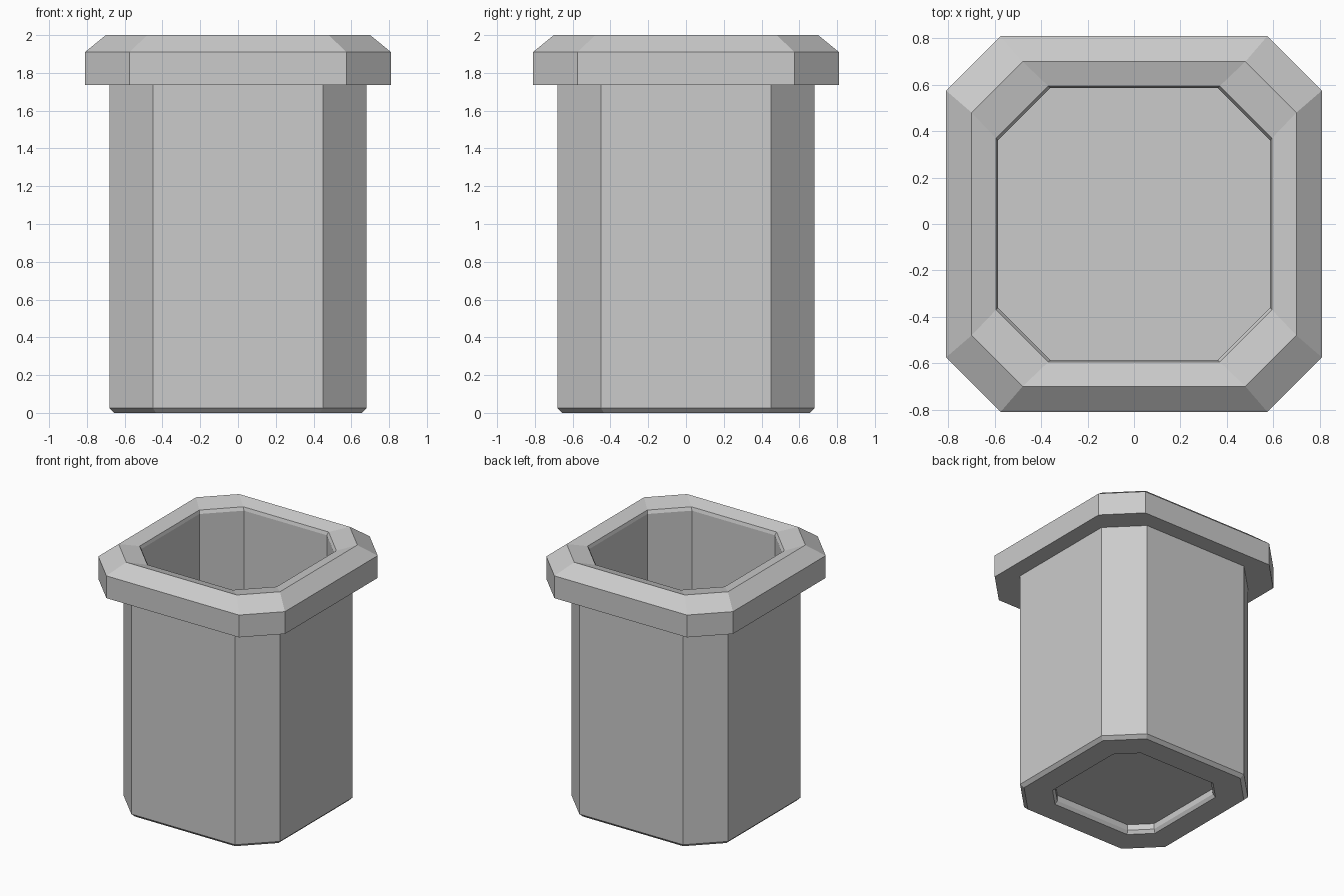
import bpy
import bmesh

if "Cube" in bpy.data.objects:
    bpy.data.objects.remove(bpy.data.objects["Cube"])

# Profile of the hollow bin: (half width, half length of flat side, height),
# running from the underside recess, up the outside, over the rim, down inside
PROFILE = [
    (0.46, 0.325, 0.07), (0.46, 0.325, 0.025), (0.475, 0.335, 0.0),   # foot recess
    (0.655, 0.435, 0.0), (0.68, 0.45, 0.025), (0.68, 0.45, 1.735),    # outer body
    (0.81, 0.575, 1.735), (0.81, 0.575, 1.91), (0.70, 0.48, 2.0),     # rim
    (0.595, 0.37, 1.97), (0.587, 0.36, 1.945), (0.587, 0.36, 0.12),   # inner wall
]


def octagon(bm, a, b, z):
    """Ring of a square with cut corners."""
    pts = [(a, -b), (a, b), (b, a), (-b, a), (-a, b), (-a, -b), (-b, -a), (b, -a)]
    return [bm.verts.new((x, y, z)) for x, y in pts]


def loft(name, profile):
    bm = bmesh.new()
    rings = [octagon(bm, *p) for p in profile]
    for low, high in zip(rings, rings[1:]):
        for i in range(8):
            j = (i + 1) % 8
            bm.faces.new((low[i], low[j], high[j], high[i]))
    # recess ceiling and inside floor
    bm.faces.new(rings[0][::-1])
    bm.faces.new(rings[-1])
    bmesh.ops.recalc_face_normals(bm, faces=bm.faces)
    mesh = bpy.data.meshes.new(name)
    bm.to_mesh(mesh)
    bm.free()
    obj = bpy.data.objects.new(name, mesh)
    bpy.context.collection.objects.link(obj)
    return obj


loft("octagonal_bin", PROFILE)
